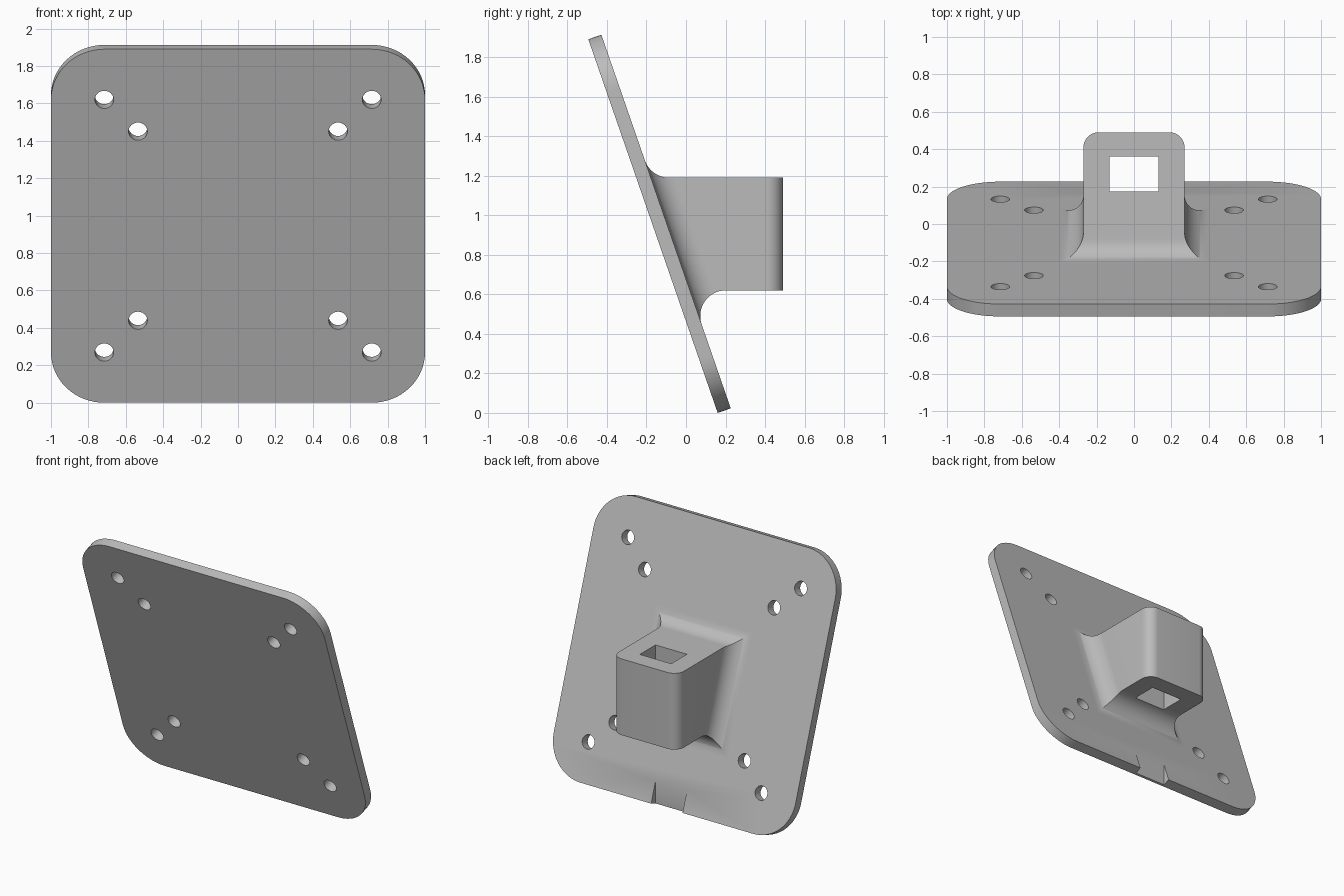
import bpy
import bmesh
from math import sin, cos, tan, sqrt, pi, radians
from mathutils import Matrix, Vector

cube = bpy.data.objects.get("Cube")
if cube:
    bpy.data.objects.remove(cube, do_unlink=True)

TILT = radians(19.1)
THICK = 0.07
FILLET = 0.13
HALF_W, TOP_Z, BOTTOM_Z, BACK_Y, ROUND = 0.27, 1.19, 0.62, 0.49, 0.08

# Plate frame: right along x, up along the plate, out along its back normal
UP = Vector((0, -sin(TILT), cos(TILT)))
OUT = Vector((0, cos(TILT), sin(TILT)))
FRONT = Vector((0, -0.167, 0.945))
BACK = FRONT + OUT * THICK

grey = bpy.data.materials.new("light_grey")
grey.use_nodes = True
grey.diffuse_color = (0.5, 0.5, 0.5, 1)
grey.node_tree.nodes["Principled BSDF"].inputs["Base Color"].default_value = (0.5, 0.5, 0.5, 1)


def on_back(x, v, d):
    return Vector((x, 0, 0)) + BACK + UP * v + OUT * d


def loft(name, rings):
    """Closed skin through rings of equal point count."""
    bm = bmesh.new()
    loops = [[bm.verts.new(p) for p in ring] for ring in rings]
    n = len(loops[0])
    for a, b in zip(loops, loops[1:]):
        for i in range(n):
            j = (i + 1) % n
            bm.faces.new((a[i], a[j], b[j], b[i]))
    bm.faces.new(loops[0][::-1])
    bm.faces.new(loops[-1])
    bmesh.ops.recalc_face_normals(bm, faces=bm.faces)
    mesh = bpy.data.meshes.new(name)
    bm.to_mesh(mesh)
    bm.free()
    mesh.materials.append(grey)
    ob = bpy.data.objects.new(name, mesh)
    bpy.context.collection.objects.link(ob)
    return ob


def disc(x, v, r, d, n=32):
    return [on_back(x + r * cos(2 * pi * i / n), v + r * sin(2 * pi * i / n), d)
            for i in range(n)]


def select(ob):
    bpy.ops.object.select_all(action="DESELECT")
    bpy.context.view_layer.objects.active = ob
    ob.select_set(True)


def cut(ob, cutter):
    select(ob)
    mod = ob.modifiers.new("cut", "BOOLEAN")
    mod.operation = "DIFFERENCE"
    mod.solver = "EXACT"
    mod.object = cutter
    bpy.ops.object.modifier_apply(modifier=mod.name)


# Tilted plate with rounded corners
def plate_outline(d, r=0.285, n=16):
    pts = []
    for q, (sx, sy) in enumerate(((1, 1), (-1, 1), (-1, -1), (1, -1))):
        for i in range(n + 1):
            a = (q + i / n) * pi / 2
            pts.append(on_back(sx * (1 - r) + r * cos(a), sy * (1 - r) + r * sin(a), d))
    return pts


plate = loft("mounting_plate", [plate_outline(-THICK), plate_outline(0)])


# Socket block, flaring into the plate through concave fillets
def flare(d, angle):
    """Outward offset of a wall at height d over the plate."""
    reach = FILLET / tan(angle / 2)
    if d < reach * sin(angle):
        return reach - sqrt(max(0, FILLET ** 2 - (FILLET - d) ** 2))
    return d / tan(angle)


v_top = (TOP_Z - BACK.z) / cos(TILT)
v_bottom = (BOTTOM_Z - BACK.z) / cos(TILT)


def flare_ring(d, depth):
    x = HALF_W + flare(d, pi / 2)
    hi = v_top + flare(d, pi / 2 + TILT)
    lo = v_bottom - flare(d, pi / 2 - TILT)
    return [on_back(sx, v, depth) for sx, v in ((-x, lo), (x, lo), (x, hi), (-x, hi))]


def upright_ring(x, y):
    return [(-x, y, BOTTOM_Z), (x, y, BOTTOM_Z), (x, y, TOP_Z), (-x, y, TOP_Z)]


rings = [flare_ring(0, -0.03)]
for i in range(29):
    d = 1.4 * FILLET * (i / 28) ** 2
    rings.append(flare_ring(d, d))
for i in range(11):
    a = i / 10 * pi / 2
    rings.append(upright_ring(HALF_W - ROUND * (1 - cos(a)), BACK_Y - ROUND * (1 - sin(a))))
block = loft("socket_block", rings)

# Screw holes, two on each diagonal arm
cutters = []
for k in (0.535, 0.715):
    for sx in (-1, 1):
        for sv in (-1, 1):
            hole = loft("hole_cutter", [disc(sx * k, sv * k, 0.05, d) for d in (-0.2, 0.2)])
            cut(plate, hole)
            cutters.append(hole)

# Vertical square channel, which also notches the lower edge of the plate
channel = loft("channel_cutter", [
    [(-0.13, 0.175, z), (0.13, 0.175, z), (0.13, 0.36, z), (-0.13, 0.36, z)]
    for z in (-0.3, 1.6)])
cutters.append(channel)
cut(plate, channel)
cut(block, channel)

for c in cutters:
    bpy.data.objects.remove(c, do_unlink=True)
for ob in (plate, block):
    select(ob)
    bpy.ops.object.shade_smooth_by_angle(angle=radians(30))
